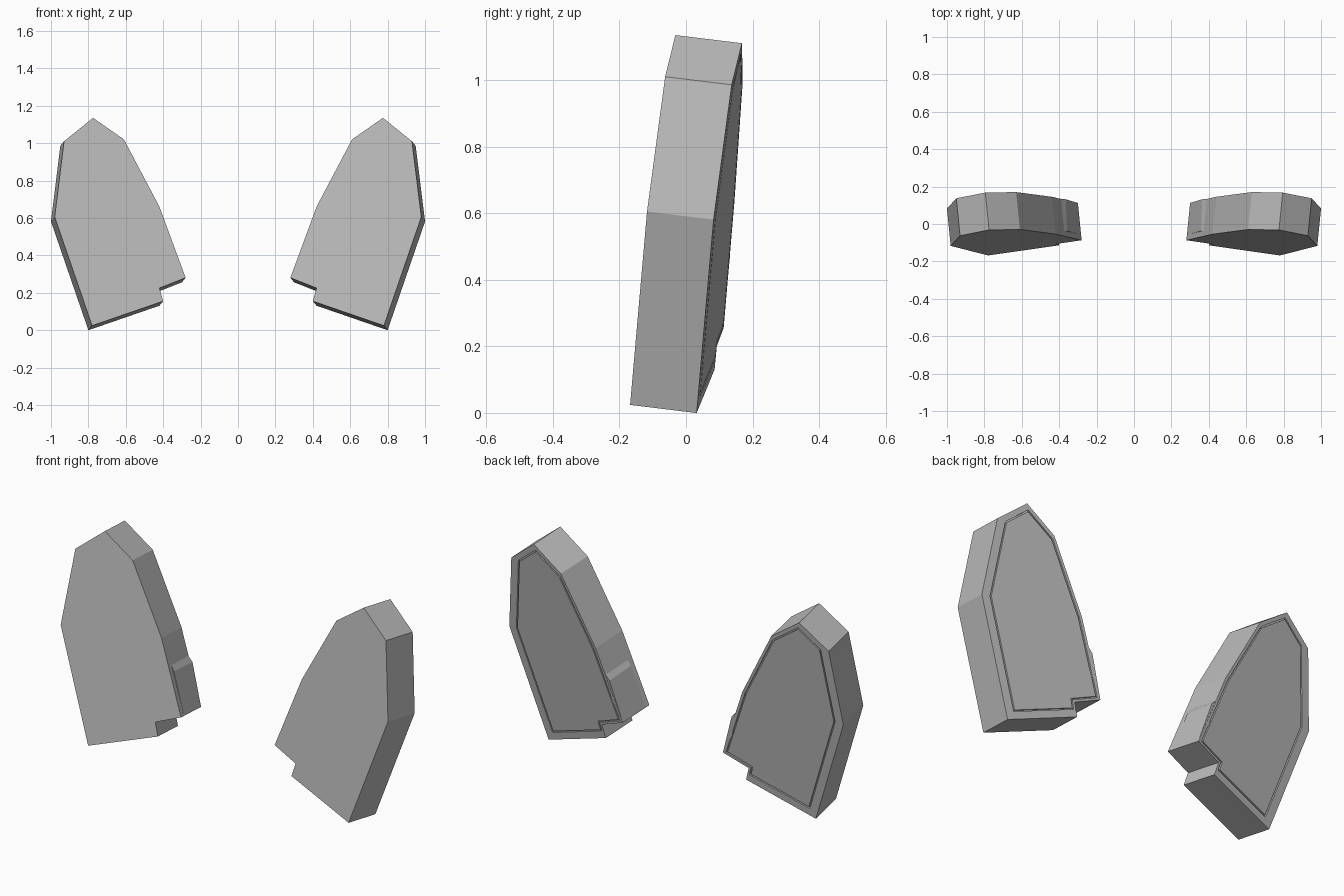
import bpy, bmesh
from mathutils import Vector

cube = bpy.data.objects.get("Cube")
if cube:
    bpy.data.objects.remove(cube, do_unlink=True)

grey = bpy.data.materials.new("plain_grey")
grey.use_nodes = True
grey.diffuse_color = (0.5, 0.5, 0.5, 1)
grey.node_tree.nodes["Principled BSDF"].inputs["Base Color"].default_value = (0.5, 0.5, 0.5, 1)

# Front outline of the left plate (x, z), counter-clockwise from the bottom tip
OUTLINE = [Vector(p) for p in [(0.78, 0.024), (0.98, 0.605), (0.93, 1.01), (0.775, 1.135),
                               (0.61, 1.02), (0.42, 0.66), (0.28, 0.28), (0.42, 0.225), (0.4, 0.155)]]
# Distance of the back groove from each outline edge
MARGINS = [0.045, 0.045, 0.03, 0.02, 0.015, 0.015, 0.012, 0.012, 0.038]
THICK = 0.2


def place(p, depth):
    """Put an outline point on the tilted plate, at a depth behind its front."""
    y = -0.168 - 0.1 * (p.x - 0.78) + 0.122 * (p.y - 0.024)
    return Vector((p.x, y, p.y)) + depth * Vector((0.1, 1, -0.122))


def offset(points, margins):
    """Move every edge inwards by its own margin and intersect neighbours."""
    n, lines = len(points), []
    for i, m in enumerate(margins):
        d = (points[(i + 1) % n] - points[i]).normalized()
        lines.append((points[i] + m * Vector((-d.y, d.x)), d))
    result = []
    for i in range(n):
        (a, u), (b, v) = lines[i - 1], lines[i]
        t = (b - a).cross(v) / u.cross(v)
        result.append(a + t * u)
    return result


def loft(name, rings, side):
    """Skin a list of (outline, depth) rings and cap both ends."""
    bm = bmesh.new()
    loops = []
    for pts, depth in rings:
        cos = [place(p, depth) for p in pts]
        loops.append([bm.verts.new((side * c.x, c.y, c.z)) for c in cos])
    bm.faces.new(loops[0])
    bm.faces.new(loops[-1])
    n = len(loops[0])
    for a, b in zip(loops, loops[1:]):
        for i in range(n):
            j = (i + 1) % n
            bm.faces.new((a[i], a[j], b[j], b[i]))
    bmesh.ops.recalc_face_normals(bm, faces=bm.faces)
    mesh = bpy.data.meshes.new(name)
    bm.to_mesh(mesh)
    bm.free()
    mesh.materials.append(grey)
    bpy.context.collection.objects.link(bpy.data.objects.new(name, mesh))


def ledge(out):
    """Thin wedge on the inner side, fading towards the lower corner."""
    top, low = OUTLINE[5], OUTLINE[6]
    d = low - top
    normal = Vector((d.y, -d.x)).normalized()
    return [top + 0.36 * d, top + 0.44 * d + out * normal, low, top + 0.7 * d - 0.02 * normal]


groove_out = offset(OUTLINE, MARGINS)
groove_in = offset(OUTLINE, [m + 0.007 for m in MARGINS])

for side, label in ((1, "left"), (-1, "right")):
    # Thick plate with a narrow groove framing the back panel
    loft(label + "_plate", [(OUTLINE, 0), (OUTLINE, THICK), (groove_out, THICK),
                            (groove_out, THICK - 0.01), (groove_in, THICK - 0.01),
                            (groove_in, THICK)], side)
    # Small raised ledge on the inner side
    loft(label + "_side_ledge", [(ledge(0.004), 0.03), (ledge(0.014), THICK - 0.001)], side)
